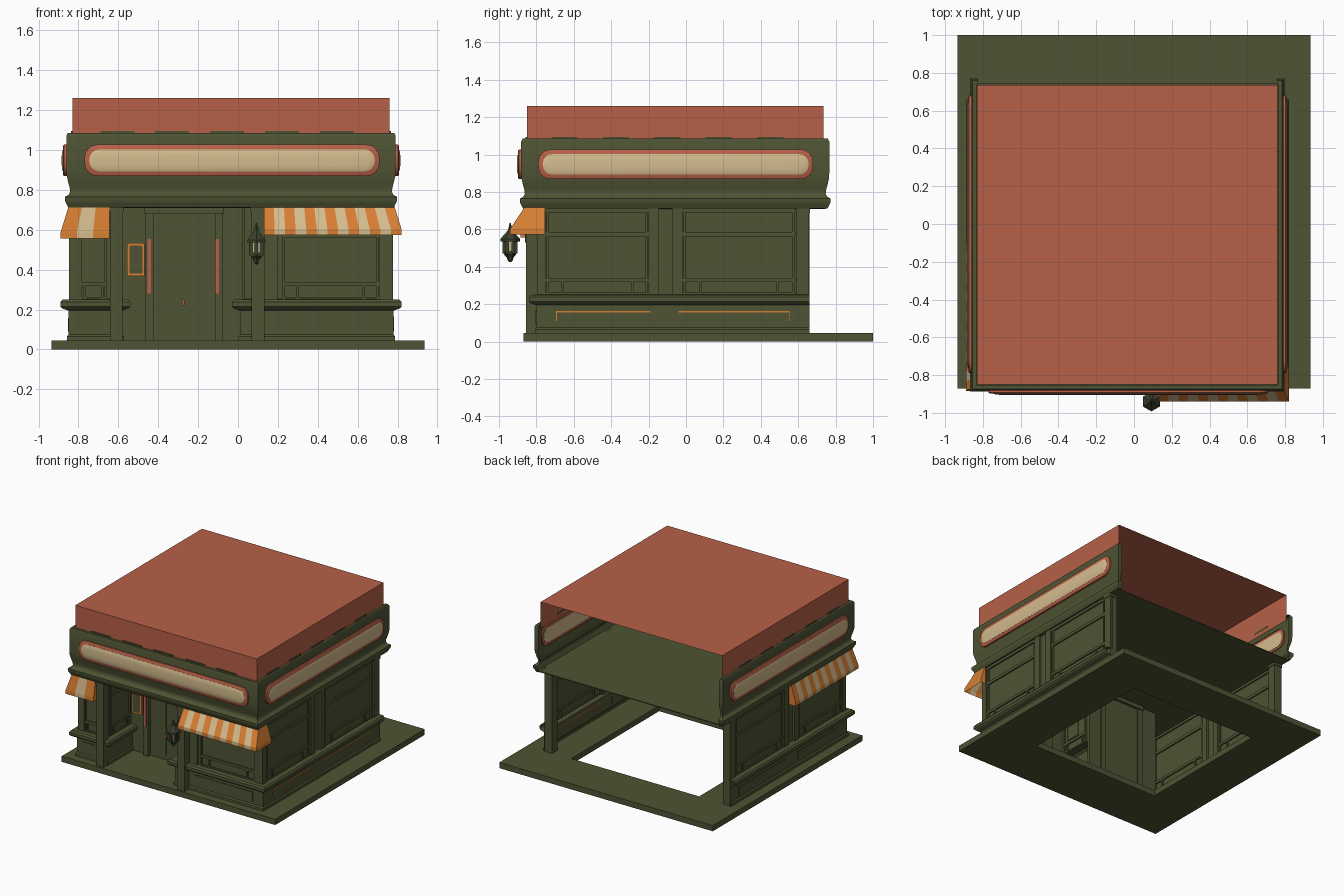
import bpy, bmesh, math
from mathutils import Vector, Matrix

if "Cube" in bpy.data.objects:
    bpy.data.objects.remove(bpy.data.objects["Cube"])


def material(name, rgb):
    m = bpy.data.materials.new(name)
    m.diffuse_color = (*rgb, 1)
    m.use_nodes = True
    m.node_tree.nodes["Principled BSDF"].inputs["Base Color"].default_value = m.diffuse_color
    return m


GREEN = material("olive green", (0.076, 0.087, 0.033))
DARK = material("dark green", (0.045, 0.053, 0.026))
RED = material("brick red", (0.47, 0.118, 0.064))
CREAM = material("cream", (0.66, 0.50, 0.27))
ORANGE = material("orange", (0.68, 0.21, 0.033))


def finish(name, bm, mats, smooth=None):
    me = bpy.data.meshes.new(name)
    bm.to_mesh(me)
    bm.free()
    ob = bpy.data.objects.new(name, me)
    bpy.context.collection.objects.link(ob)
    for m in mats:
        me.materials.append(m)
    if smooth:
        bpy.ops.object.select_all(action='DESELECT')
        ob.select_set(True)
        bpy.context.view_layer.objects.active = ob
        bpy.ops.object.shade_smooth_by_angle(angle=math.radians(smooth))
    return ob


def bars(name, items, mat):
    """Boxes along plan segments: (x0, y0, x1, y1, z0, z1, thickness)."""
    bm = bmesh.new()
    for x0, y0, x1, y1, z0, z1, t in items:
        size = (math.hypot(x1 - x0, y1 - y0), t, z1 - z0)
        mtx = (Matrix.Translation(((x0 + x1) / 2, (y0 + y1) / 2, (z0 + z1) / 2))
               @ Matrix.Rotation(math.atan2(y1 - y0, x1 - x0), 4, 'Z')
               @ Matrix.Diagonal((*size, 1)))
        bmesh.ops.create_cube(bm, size=1, matrix=mtx)
    return finish(name, bm, [mat])


def sweep(name, path, profile, mat, smooth=None):
    """Sweep (outward offset, z) along a plan path; outward is to the right."""
    bm = bmesh.new()
    pts = [Vector(p) for p in path]
    dirs = [(b - a).normalized() for a, b in zip(pts, pts[1:])]
    rows = []
    for i, p in enumerate(pts):
        n0 = dirs[max(i - 1, 0)]
        n1 = dirs[min(i, len(dirs) - 1)]
        n0, n1 = Vector((n0.y, -n0.x)), Vector((n1.y, -n1.x))
        miter = (n0 + n1) / (1 + n0.dot(n1))
        rows.append([bm.verts.new((*(p + miter * o), z)) for o, z in profile])
    for a, b in zip(rows, rows[1:]):
        for j in range(len(profile) - 1):
            bm.faces.new((a[j], b[j], b[j + 1], a[j + 1]))
    return finish(name, bm, [mat], smooth)


def lathe(name, x, y, profile, mat, sides):
    """Turned part from (radius, z) points."""
    bm = bmesh.new()
    rows = [[bm.verts.new((x + r * math.sin(k * math.tau / sides),
                           y - r * math.cos(k * math.tau / sides), z))
             for k in range(sides)] for r, z in profile]
    for a, b in zip(rows, rows[1:]):
        for k in range(sides):
            n = (k + 1) % sides
            bm.faces.new((a[k], a[n], b[n], b[k]))
    bm.faces.new(rows[0][::-1])
    bm.faces.new(rows[-1])
    return finish(name, bm, [mat])


def board(name, at, turn, w, h, rad, rings, mat):
    """Rounded board facing -y before turning; rings are (inset, depth)."""
    bm = bmesh.new()
    rows = []
    for ins, d in rings:
        r = max(rad - ins, 0.002)
        row = []
        for q, (sx, sz) in enumerate(((1, 1), (-1, 1), (-1, -1), (1, -1))):
            for s in range(5):
                a = (q + s / 4) * math.pi / 2
                row.append(bm.verts.new((sx * (w / 2 - ins - r) + r * math.cos(a), -d,
                                         sz * (h / 2 - ins - r) + r * math.sin(a))))
        rows.append(row)
    for a, b in zip(rows, rows[1:]):
        for k in range(20):
            n = (k + 1) % 20
            bm.faces.new((a[k], a[n], b[n], b[k]))
    bm.faces.new(rows[-1])
    bm.transform(Matrix.Translation(at) @ Matrix.Rotation(turn, 4, 'Z'))
    return finish(name, bm, [mat], 40)


def awning(name, pts, counts, z0):
    """Striped cloth round a plan path of (bottom x, y, top x, y)."""
    bm = bmesh.new()
    for p, q, n in zip(pts, pts[1:], counts):
        for i in range(n):
            cols = []
            for t in (i / n, (i + 1) / n):
                bx, by, tx, ty = (u + (v - u) * t for u, v in zip(p, q))
                cols.append([bm.verts.new(c) for c in
                             ((bx, by, z0), (bx, by, z0 + 0.03), (tx, ty, 0.716))])
            for j in range(2):
                f = bm.faces.new((cols[0][j], cols[1][j], cols[1][j + 1], cols[0][j + 1]))
                f.material_index = i % 2
    bmesh.ops.remove_doubles(bm, verts=bm.verts, dist=1e-5)
    return finish(name, bm, [ORANGE, CREAM])


L, R, F, D = -0.83, 0.76, -0.78, -0.48          # left, right, front and door planes

# Ground slab with an open floor
bars("ground_slab", [(-0.935, -0.66, 0.935, -0.66, 0, 0.045, 0.42),
                     (-0.935, 0.825, 0.935, 0.825, 0, 0.045, 0.35),
                     (-0.7525, -0.45, -0.7525, 0.65, 0, 0.045, 0.365),
                     (0.7425, -0.45, 0.7425, 0.65, 0, 0.045, 0.385)], GREEN)

# Walls with plinth and sill, either side of the recessed entrance
wall = [(0.028, 0.045), (0.028, 0.065), (0.02, 0.075), (0.02, 0.195), (0.05, 0.205), (0.06, 0.215),
        (0.06, 0.238), (0.05, 0.25), (0, 0.252), (0, 0.715)]
sweep("left_wall", [(L, 0.66), (L, F), (-0.60, F), (-0.60, D)], wall, GREEN)
sweep("right_wall", [(0.03, D), (0.03, F), (R, F), (R, 0.66)], wall, GREEN)

# Window rails, stiles and short mullions
frames = []
for x0, y0, x1, y1 in [(R, -0.75, R, -0.20), (R, -0.02, R, 0.585),
                       (L, -0.75, L, -0.20), (L, -0.02, L, 0.585),
                       (0.22, F, 0.71, F), (-0.79, F, -0.66, F),
                       (-0.60, -0.75, -0.60, -0.50), (0.03, -0.50, 0.03, -0.75)]:
    for z0, z1 in ((0.252, 0.262), (0.318, 0.338), (0.562, 0.585), (0.69, 0.715)):
        frames.append((x0, y0, x1, y1, z0, z1, 0.022))
    length = math.hypot(x1 - x0, y1 - y0)
    for t, top in ((0.02, 0.7), (0.16, 0.325), (0.84, 0.325), (0.98, 0.7)):
        d = 0.006 / length
        frames.append((x0 + (x1 - x0) * (t - d), y0 + (y1 - y0) * (t - d),
                       x0 + (x1 - x0) * (t + d), y0 + (y1 - y0) * (t + d), 0.25, top, 0.022))
bars("window_frames", frames, GREEN)

# Square pilasters and corner posts
posts = []
for x in (L, R):
    for a, b in ((-0.2, -0.145), (-0.075, -0.02), (-0.79, -0.75)):
        posts.append((x, a, x, b, 0.24, 0.715, 0.035))
for a, b in ((-0.845, -0.79), (0.71, 0.775), (0.13, 0.20)):
    posts.append((a, F, b, F, 0.24, 0.715, 0.035))
bars("wall_posts", posts, GREEN)

# Full-height square columns at the entrance and the back
for name, x, y in (("entrance_column_left", -0.61, -0.822), ("entrance_column_right", 0.10, -0.822),
                   ("back_column_left", L + 0.015, 0.625), ("back_column_right", R - 0.015, 0.625)):
    bars(name, [(x - 0.032, y, x + 0.032, y, 0.04, 0.715, 0.066),
                (x - 0.037, y, x + 0.037, y, 0.69, 0.715, 0.076)], GREEN)

# Plinth panels and the orange trim
panels, trim = [], []
for x, s in ((L - 0.02, -1), (R + 0.02, 1)):
    for a, b in ((-0.69, -0.19), (-0.04, 0.55)):
        panels.append((x, a, x, b, 0.09, 0.157, 0.006))
        if s > 0:
            trim.append((x, a, x, b, 0.157, 0.165, 0.004))
            e = a if a < -0.5 else b
            trim.append((x, e - 0.004, x, e + 0.004, 0.11, 0.165, 0.004))
for a, b in ((0.17, 0.69), (-0.80, -0.66)):
    panels.append((a, F - 0.02, b, F - 0.02, 0.09, 0.17, 0.009))
bars("plinth_panels", panels, GREEN)
bars("plinth_trim", trim, ORANGE)

# Recessed double door with side walls
bars("entrance_back_wall", [(-0.60, D, -0.45, D, 0.045, 0.715, 0.02),
                            (-0.09, D, 0.03, D, 0.045, 0.715, 0.02)], GREEN)
bars("door_leaves", [(-0.46, D, -0.27, D, 0.045, 0.715, 0.02),
                     (-0.27, D, -0.08, D, 0.045, 0.715, 0.02),
                     (-0.40, D - 0.012, -0.285, D - 0.012, 0.08, 0.64, 0.008),
                     (-0.265, D - 0.012, -0.145, D - 0.012, 0.08, 0.64, 0.008)], GREEN)
bars("door_frame", [(-0.465, D - 0.01, -0.425, D - 0.01, 0.045, 0.70, 0.06),
                    (-0.115, D - 0.01, -0.075, D - 0.01, 0.045, 0.70, 0.06),
                    (-0.47, D - 0.01, -0.07, D - 0.01, 0.68, 0.712, 0.08)], GREEN)
bars("door_red_strips", [(-0.455, D - 0.043, -0.437, D - 0.043, 0.28, 0.555, 0.008),
                         (-0.113, D - 0.043, -0.095, D - 0.043, 0.28, 0.555, 0.008),
                         (-0.281, D - 0.02, -0.269, D - 0.02, 0.22, 0.25, 0.02)], RED)

# Notice boards beside the door
flat = [(0, -0.01), (0, 0.01)]
board("left_notice_frame", (-0.512, -0.53, 0.45), 0, 0.088, 0.165, 0.008, flat, ORANGE)
board("left_notice_face", (-0.512, -0.53, 0.45), 0, 0.066, 0.14, 0.006, [(0, 0), (0, 0.013)], GREEN)
board("right_notice", (0.028, -0.65, 0.44), -math.pi / 2, 0.12, 0.18, 0.005, flat, CREAM)

# Ceiling, sign band and roof (all open at the back)
bars("ceiling", [(-0.035, -0.85, -0.035, 0.745, 0.709, 0.716, 1.59)], GREEN)
around = [(L + 0.004, 0.735), (L, 0.735), (L, -0.85), (R, -0.85), (R, 0.735), (R - 0.004, 0.735)]
sweep("sign_band", around,
      [(-0.003, 0.71), (0.022, 0.712), (0.03, 0.73), (0.038, 0.745), (0.038, 0.765), (0.02, 0.775),
       (0.012, 0.79), (0.014, 0.81), (0.022, 0.84), (0.029, 0.87), (0.031, 0.90), (0.031, 1.07),
       (0.024, 1.085), (0.003, 1.085), (0.003, 1.05)], GREEN, 35)
roof = bmesh.new()
bmesh.ops.create_cube(roof, size=1, matrix=Matrix.Translation((-0.035, -0.0575, 1.155))
                      @ Matrix.Diagonal((1.59, 1.585, 0.21, 1)))
bmesh.ops.delete(roof, geom=[f for f in roof.faces if f.normal.z < -0.5 or f.normal.y > 0.5],
                 context='FACES_ONLY')
finish("roof", roof, [RED])

# Low crenels along the top of the sign band
crenels = []
for k in range(5):
    c = -0.69 + k * 0.275
    crenels.append((c, -0.853, c + 0.17, -0.853, 1.08, 1.095, 0.008))
    for x in (L - 0.003, R + 0.003):
        crenels.append((x, c - 0.03, x, c + 0.11, 1.08, 1.095, 0.008))
bars("band_crenels", crenels, GREEN)

# Blank sign boards: red rim and pillowed cream face, also showing on the inside
for name, at, a, w in (("front", (-0.03, -0.881, 0.948), 0, 1.48),
                       ("right", (0.791, -0.055, 0.948), math.pi / 2, 1.47),
                       ("left", (-0.861, -0.055, 0.948), -math.pi / 2, 1.47)):
    board(name + "_sign_rim", at, a, w, 0.158, 0.065, [(0, -0.01), (0, 0.012), (0.006, 0.016)], RED)
    board(name + "_sign_face", at, a, w, 0.158, 0.075,
          [(0.024, 0), (0.024, 0.017), (0.036, 0.021), (0.055, 0.023)], CREAM)
    board(name + "_sign_back_rim", at, a + math.pi, w, 0.158, 0.065, [(0, 0), (0, 0.006)], RED)
    board(name + "_sign_back", at, a + math.pi, w, 0.158, 0.075, [(0.02, 0), (0.02, 0.009)], CREAM)

# Striped awnings wrapping the front corners
awning("right_awning", [(0.13, F, 0.13, F), (0.13, -0.94, 0.13, -0.865), (0.82, -0.94, 0.785, -0.865),
                        (0.82, -0.755, 0.785, -0.755), (R, -0.755, R, -0.755)], (1, 13, 1, 1), 0.573)
awning("left_awning", [(L, -0.10, L, -0.10), (-0.89, -0.10, -0.85, -0.10), (-0.89, -0.885, -0.85, -0.865),
                       (-0.645, -0.885, -0.645, -0.865), (-0.645, F, -0.645, F)], (1, 15, 3, 1), 0.557)

# Hexagonal lantern on the entrance column
lx, ly = 0.092, -0.94
lathe("lantern_cap", lx, ly, [(0.052, 0.535), (0.052, 0.55), (0.025, 0.58), (0.012, 0.595), (0.003, 0.635)], DARK, 6)
lathe("lantern_glass", lx, ly, [(0.024, 0.475), (0.034, 0.535)], CREAM, 6)
lathe("lantern_base", lx, ly, [(0.004, 0.425), (0.014, 0.435), (0.018, 0.45), (0.032, 0.465), (0.032, 0.485)], DARK, 6)
ribs = []
for k in range(6):
    a = k * math.tau / 6
    x, y = lx + 0.031 * math.sin(a), ly - 0.031 * math.cos(a)
    ribs.append((x - 0.009, y, x + 0.009, y, 0.47, 0.54, 0.018))
bars("lantern_ribs", ribs, DARK)
bars("lantern_bracket", [(lx, -0.94, lx, -0.82, 0.575, 0.59, 0.015),
                         (lx, -0.862, lx, -0.842, 0.53, 0.62, 0.03)], DARK)
